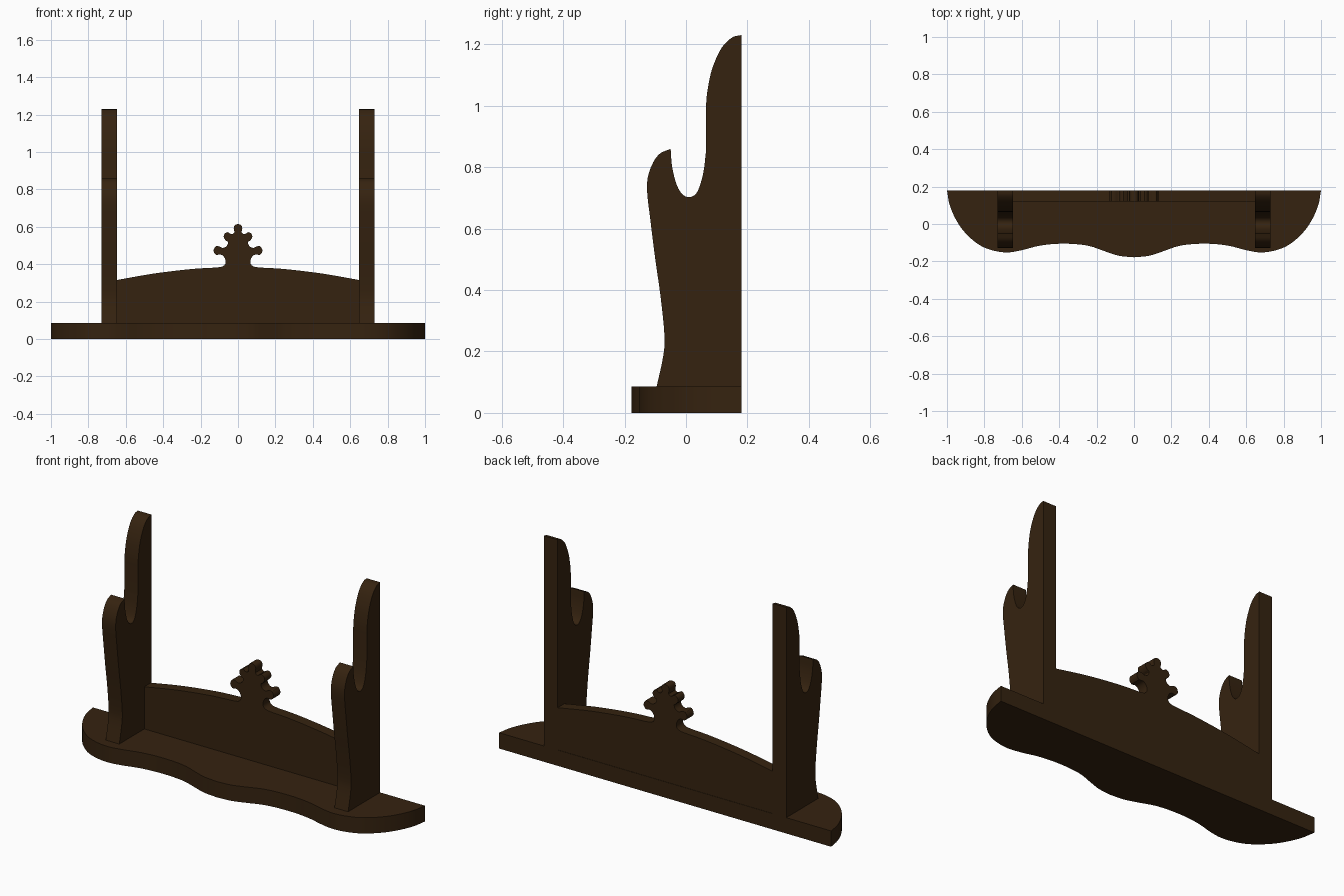
import bpy, bmesh
from mathutils import Vector

if "Cube" in bpy.data.objects:
    bpy.data.objects.remove(bpy.data.objects["Cube"])

wood = bpy.data.materials.new("dark brown wood")
wood.diffuse_color = (0.036, 0.0165, 0.005, 1)
wood.use_nodes = True
wood.node_tree.nodes["Principled BSDF"].inputs["Base Color"].default_value = wood.diffuse_color


def smooth(points, steps=4):
    """Catmull-Rom curve through an open run of points."""
    p = [Vector(q) for q in points]
    p = [2 * p[0] - p[1]] + p + [2 * p[-1] - p[-2]]
    out = []
    for a, b, c, d in zip(p, p[1:], p[2:], p[3:]):
        for i in range(steps):
            t = i / steps
            out.append(0.5 * (2 * b + (c - a) * t + (2 * a - 5 * b + 4 * c - d) * t * t
                              + (3 * b - a - 3 * c + d) * t ** 3))
    return out + [p[-2]]


def mirrored(half):
    """Complete an outline that ends on the centre line."""
    return half + [Vector((-q.x, q.y)) for q in reversed(half[:-1])]


def plate(name, outline, place, lo, hi):
    """Extrude a flat outline between two depths; place maps (u, v, depth) to xyz."""
    bm = bmesh.new()
    face = bm.faces.new([bm.verts.new(place(q[0], q[1], lo)) for q in outline])
    ext = bmesh.ops.extrude_face_region(bm, geom=[face])["geom"]
    shift = Vector(place(0, 0, hi)) - Vector(place(0, 0, lo))
    bmesh.ops.translate(bm, vec=shift, verts=[g for g in ext if isinstance(g, bmesh.types.BMVert)])
    bmesh.ops.recalc_face_normals(bm, faces=bm.faces)
    mesh = bpy.data.meshes.new(name)
    bm.to_mesh(mesh)
    bm.free()
    mesh.materials.append(wood)
    obj = bpy.data.objects.new(name, mesh)
    bpy.context.collection.objects.link(obj)
    bpy.ops.object.select_all(action='DESELECT')
    obj.select_set(True)
    bpy.context.view_layer.objects.active = obj
    bpy.ops.object.shade_smooth_by_angle()
    return obj


# Base board with a wavy front edge and straight back
base = smooth([(1, 0.18), (0.985, 0.10), (0.95, 0.02), (0.9, -0.05), (0.83, -0.11),
               (0.76, -0.14), (0.68, -0.152), (0.6, -0.14), (0.5, -0.115), (0.38, -0.105),
               (0.25, -0.115), (0.15, -0.148), (0.08, -0.17), (0, -0.178)])
plate("base", mirrored(base), lambda u, v, d: (u, v, d), 0, 0.086)

# Two uprights, each with a tall back horn, a rounded notch and a short front horn
back_horn = smooth([(0.18, 1.23), (0.15, 1.222), (0.115, 1.187), (0.085, 1.12),
                    (0.07, 1.05), (0.065, 1.0)])
notch = smooth([(0.065, 0.85), (0.056, 0.78), (0.038, 0.722), (0.015, 0.703),
                (-0.01, 0.71), (-0.03, 0.742), (-0.045, 0.8), (-0.05, 0.86)])
front_edge = smooth([(-0.05, 0.86), (-0.09, 0.84), (-0.118, 0.79), (-0.127, 0.73),
                     (-0.115, 0.62), (-0.10, 0.5), (-0.083, 0.38), (-0.07, 0.25),
                     (-0.075, 0.18), (-0.097, 0.08)])
side = [Vector((0.18, 0.08))] + back_horn + notch + front_edge[1:]
for name, x in (("left_upright", -0.73), ("right_upright", 0.648)):
    plate(name, side, lambda u, v, d: (d, u, v), x, x + 0.082)

# Back panel with arched top edge and a lobed leaf ornament at the centre
arch = smooth([(0.65, 0.315), (0.45, 0.35), (0.25, 0.374), (0.12, 0.382)])
leaf = smooth([(0.12, 0.382), (0.085, 0.387), (0.068, 0.402), (0.068, 0.425), (0.08, 0.445),
               (0.097, 0.452), (0.117, 0.45), (0.131, 0.471), (0.12, 0.495), (0.1, 0.495),
               (0.08, 0.487), (0.06, 0.498), (0.053, 0.518), (0.063, 0.525), (0.076, 0.543),
               (0.072, 0.562), (0.055, 0.571), (0.035, 0.56), (0.02, 0.57), (0.023, 0.593),
               (0.016, 0.61), (0, 0.615)], 3)
panel = [Vector((0.65, 0.08))] + arch + leaf[1:]
plate("back_panel", mirrored(panel), lambda u, v, d: (u, d, v), 0.12, 0.178)
